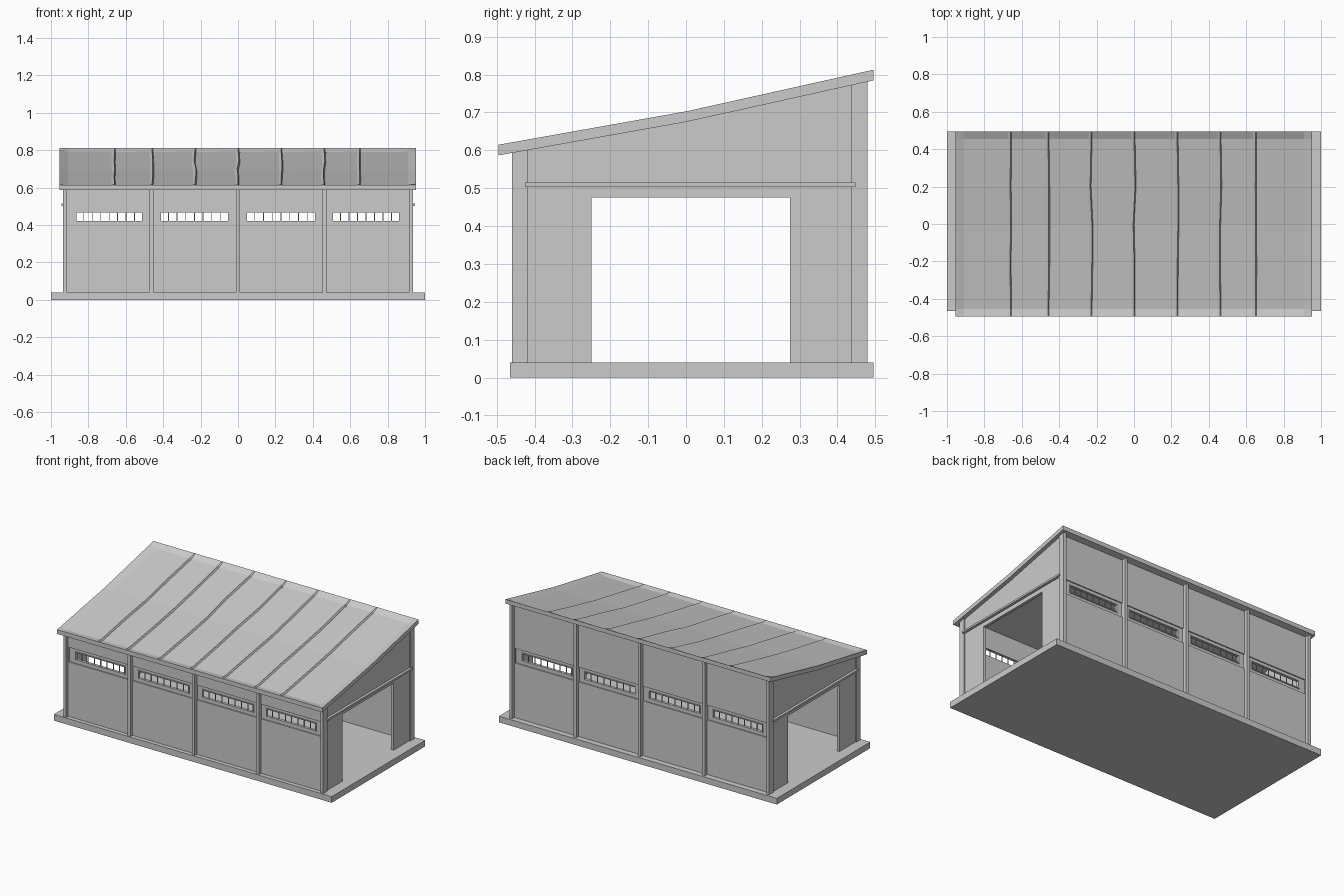
import bpy, bmesh, random

if "Cube" in bpy.data.objects:
    bpy.data.objects.remove(bpy.data.objects["Cube"])
random.seed(4)


def make(name, bm):
    bmesh.ops.recalc_face_normals(bm, faces=bm.faces[:])
    me = bpy.data.meshes.new(name)
    bm.to_mesh(me)
    bm.free()
    ob = bpy.data.objects.new(name, me)
    bpy.context.collection.objects.link(ob)
    return ob


def add_box(bm, x0, x1, y0, y1, z0, z1):
    geo = bmesh.ops.create_cube(bm, size=1)
    for v in geo["verts"]:
        v.co = ((x0 + x1) / 2 + v.co.x * (x1 - x0),
                (y0 + y1) / 2 + v.co.y * (y1 - y0),
                (z0 + z1) / 2 + v.co.z * (z1 - z0))


def boxes(name, items):
    bm = bmesh.new()
    for b in items:
        add_box(bm, *b)
    return make(name, bm)


def roof_top(y):
    # gentle kink at the middle of the slope
    return 0.703 + y * (0.222 if y > 0 else 0.178)


# Floor slab
boxes("floor_slab", [(-1, 1, -0.465, 0.495, 0, 0.04)])

# Long walls: posts, wall panels and window strips, outer face / inner face / post face
POSTS = [-0.925, -0.462, 0, 0.462, 0.925]
WINDOWS = [(-0.87, -0.508), (-0.418, -0.048), (0.043, 0.417), (0.503, 0.866)]
SIDES = {"front": (-0.438, -0.418, -0.46), "back": (0.457, 0.437, 0.48)}
for side, (out, inn, post) in SIDES.items():
    d = 1 if side == "front" else -1
    top = roof_top(out) - 0.022
    boxes(side + "_posts",
          [(x - 0.01, x + 0.01, *sorted((post, inn)), 0.04, roof_top(post) - 0.02) for x in POSTS])
    walls, strips, frames, bars = [], [], [], []
    for i, (w0, w1) in enumerate(WINDOWS):
        x0, x1 = POSTS[i] + 0.01, POSTS[i + 1] - 0.01
        full = sorted((out, inn))
        thin = sorted((out + d * 0.007, inn))
        walls += [(x0, x1, *full, 0.04, 0.395), (x0, x1, *full, 0.49, top)]
        strips += [(x0, x1, *thin, 0.395, 0.415), (x0, x1, *thin, 0.472, 0.49),
                   (x0, w0, *thin, 0.415, 0.472), (w1, x1, *thin, 0.415, 0.472)]
        fr = sorted((out + d * 0.002, inn))
        frames += [(w0, w1, *fr, 0.415, 0.421), (w0, w1, *fr, 0.466, 0.472),
                   (w0, w0 + 0.006, *fr, 0.421, 0.466), (w1 - 0.006, w1, *fr, 0.421, 0.466)]
        mid = sorted((out + d * 0.009, out + d * 0.014))
        for k in range(1, 8):
            x = w0 + (w1 - w0) * k / 8
            bars.append((x - 0.002, x + 0.002, *mid, 0.421, 0.466))
    boxes(side + "_wall_panels", walls)
    boxes(side + "_window_strips", strips)
    boxes(side + "_window_frames", frames)
    boxes(side + "_window_bars", bars)

# End walls with large door openings, and the rail above each door
outline = [(-0.438, 0.04), (-0.25, 0.04), (-0.25, 0.475), (0.275, 0.475), (0.275, 0.04),
           (0.457, 0.04), (0.457, 0.785), (0, 0.683), (-0.438, 0.605)]
for name, s in (("left", -1), ("right", 1)):
    bm = bmesh.new()
    f = bm.faces.new([bm.verts.new((s * 0.91, y, z)) for y, z in outline])
    ext = bmesh.ops.extrude_face_region(bm, geom=[f])
    for v in ext["geom"]:
        if isinstance(v, bmesh.types.BMVert):
            v.co.x += s * 0.018
    make(name + "_end_wall", bm)
    boxes(name + "_door_rail", [(*sorted((s * 0.926, s * 0.945)), -0.425, 0.448, 0.503, 0.515)])

# Roof: shallow tray with a raised rim and slightly crooked sheet seams
SEAMS = [-0.66, -0.46, -0.23, 0, 0.23, 0.46, 0.65]
xs = [(-0.955, 0), (-0.91, -0.012)]
for s in SEAMS:
    xs += [(s - 0.014, -0.011), (s, -0.003), (s + 0.006, -0.014)]
xs += [(0.91, -0.012), (0.953, 0)]
ys = [-0.495, -0.455, -0.2, 0, 0.2, 0.455, 0.495]
wob = {(i, j): random.uniform(-0.006, 0.006) for i in range(-1, len(SEAMS) + 1) for j in range(len(ys))}
bm = bmesh.new()
grid = []
for i, (x, dz) in enumerate(xs):
    col = []
    for j, y in enumerate(ys):
        rim = i in (0, len(xs) - 1) or j in (0, len(ys) - 1)
        inside = 2 <= i < len(xs) - 2 and 2 <= j < len(ys) - 2
        xx = x + (wob[((i - 2) // 3, j)] if inside else 0)
        col.append(bm.verts.new((xx, y, roof_top(y) + (0 if rim else dz))))
    grid.append(col)
low = [[bm.verts.new((v.co.x, y, roof_top(y) - 0.028)) for v, y in zip(c, ys)] for c in grid]
for g in (grid, low):
    for i in range(len(xs) - 1):
        for j in range(len(ys) - 1):
            bm.faces.new((g[i][j], g[i + 1][j], g[i + 1][j + 1], g[i][j + 1]))
for i in range(len(xs) - 1):
    for j in (0, -1):
        bm.faces.new((grid[i][j], grid[i + 1][j], low[i + 1][j], low[i][j]))
for j in range(len(ys) - 1):
    for i in (0, -1):
        bm.faces.new((grid[i][j], grid[i][j + 1], low[i][j + 1], low[i][j]))
make("roof", bm)
